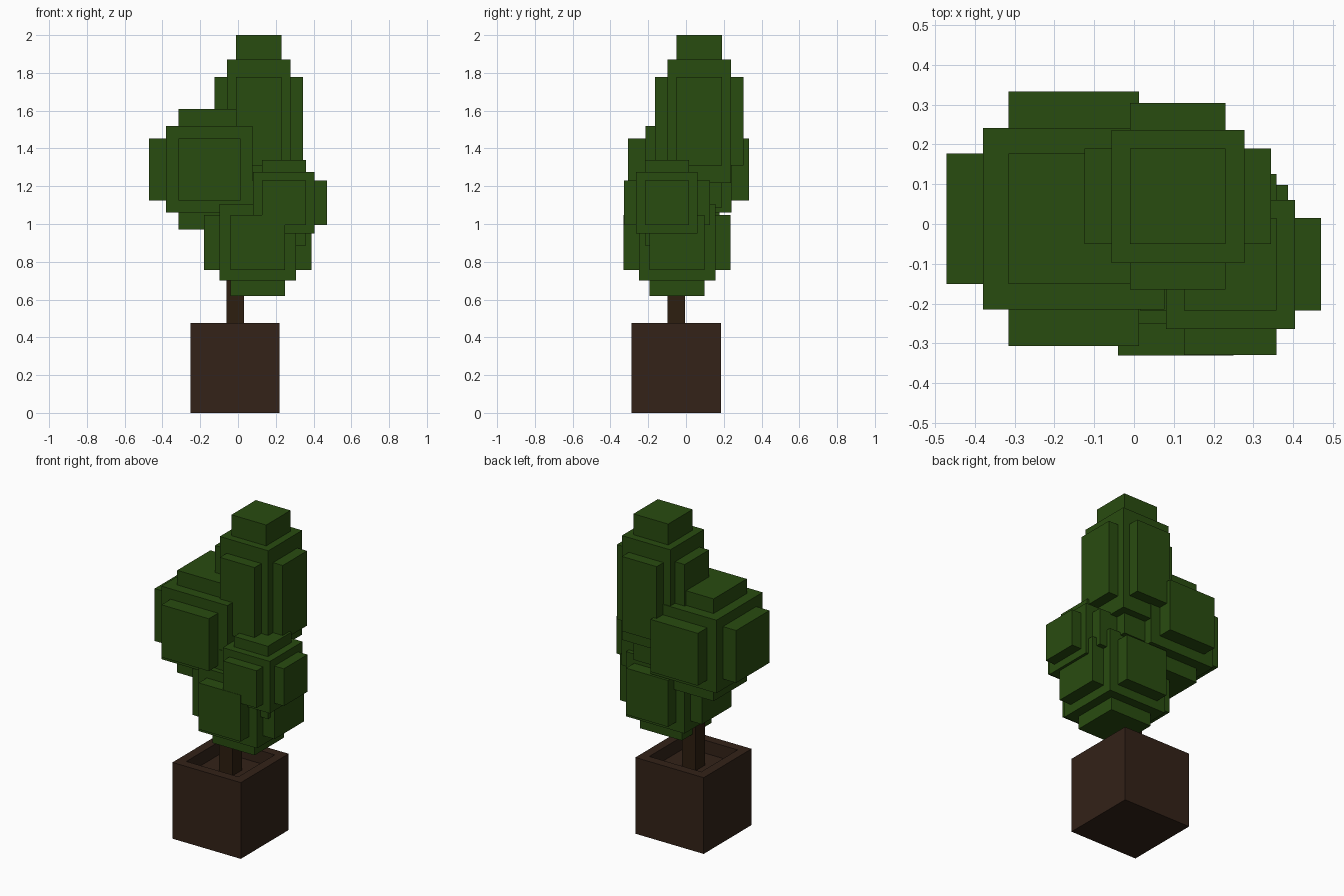
import bpy, bmesh
from mathutils import Vector

if "Cube" in bpy.data.objects:
    bpy.data.objects.remove(bpy.data.objects["Cube"])


def material(name, rgb):
    m = bpy.data.materials.new(name)
    m.diffuse_color = (*rgb, 1)
    m.use_nodes = True
    m.node_tree.nodes["Principled BSDF"].inputs["Base Color"].default_value = m.diffuse_color
    return m


GREEN = material("leaf_green", (0.022, 0.072, 0.005))
BROWN = material("pot_brown", (0.033, 0.016, 0.009))
BARK = material("bark_brown", (0.027, 0.013, 0.005))


def inset_push(bm, faces, inset, depth):
    """Inset each face, then push it straight along its normal."""
    bmesh.ops.inset_individual(bm, faces=faces, thickness=inset)
    out = bmesh.ops.extrude_discrete_faces(bm, faces=faces)["faces"]
    for f in out:
        f.normal_update()
    moves = [(f, f.normal * depth) for f in out]
    for f, v in moves:
        bmesh.ops.translate(bm, verts=f.verts[:], vec=v)


def add_block(name, lo, hi, mat, edit=None):
    """Box between two corners; edit works on the unit cube before scaling."""
    lo, hi = Vector(lo), Vector(hi)
    bm = bmesh.new()
    bmesh.ops.create_cube(bm, size=1)
    bm.normal_update()
    if edit:
        edit(bm)
    bmesh.ops.scale(bm, vec=hi - lo, verts=bm.verts[:])
    bmesh.ops.translate(bm, vec=(lo + hi) / 2, verts=bm.verts[:])
    me = bpy.data.meshes.new(name)
    bm.to_mesh(me)
    bm.free()
    me.materials.append(mat)
    ob = bpy.data.objects.new(name, me)
    bpy.context.collection.objects.link(ob)
    return ob


def clump(bm):
    inset_push(bm, bm.faces[:], 0.2, 0.2)


def hollow_top(bm):
    top = [f for f in bm.faces if f.normal.z > 0.9]
    inset_push(bm, top, 0.17, -0.17)


# Planter with a recessed top, and the trunk standing in it
add_block("planter", (-0.252, -0.288, 0), (0.221, 0.185, 0.477), BROWN, hollow_top)
add_block("trunk", (-0.062, -0.098, 0.39), (0.031, -0.005, 0.80), BARK)

# Foliage: core boxes, every face carrying a raised square
cores = {
    "foliage_top":   ((-0.057, -0.098, 1.218), (0.278, 0.237, 1.870)),
    "foliage_left":  ((-0.380, -0.215, 1.061), (0.077, 0.242, 1.518)),
    "foliage_right": ((0.080, -0.264, 0.950), (0.405, 0.061, 1.275)),
    "foliage_lower": ((-0.098, -0.250, 0.700), (0.307, 0.155, 1.105)),
}
for name, (lo, hi) in cores.items():
    add_block(name, lo, hi, GREEN, clump)
